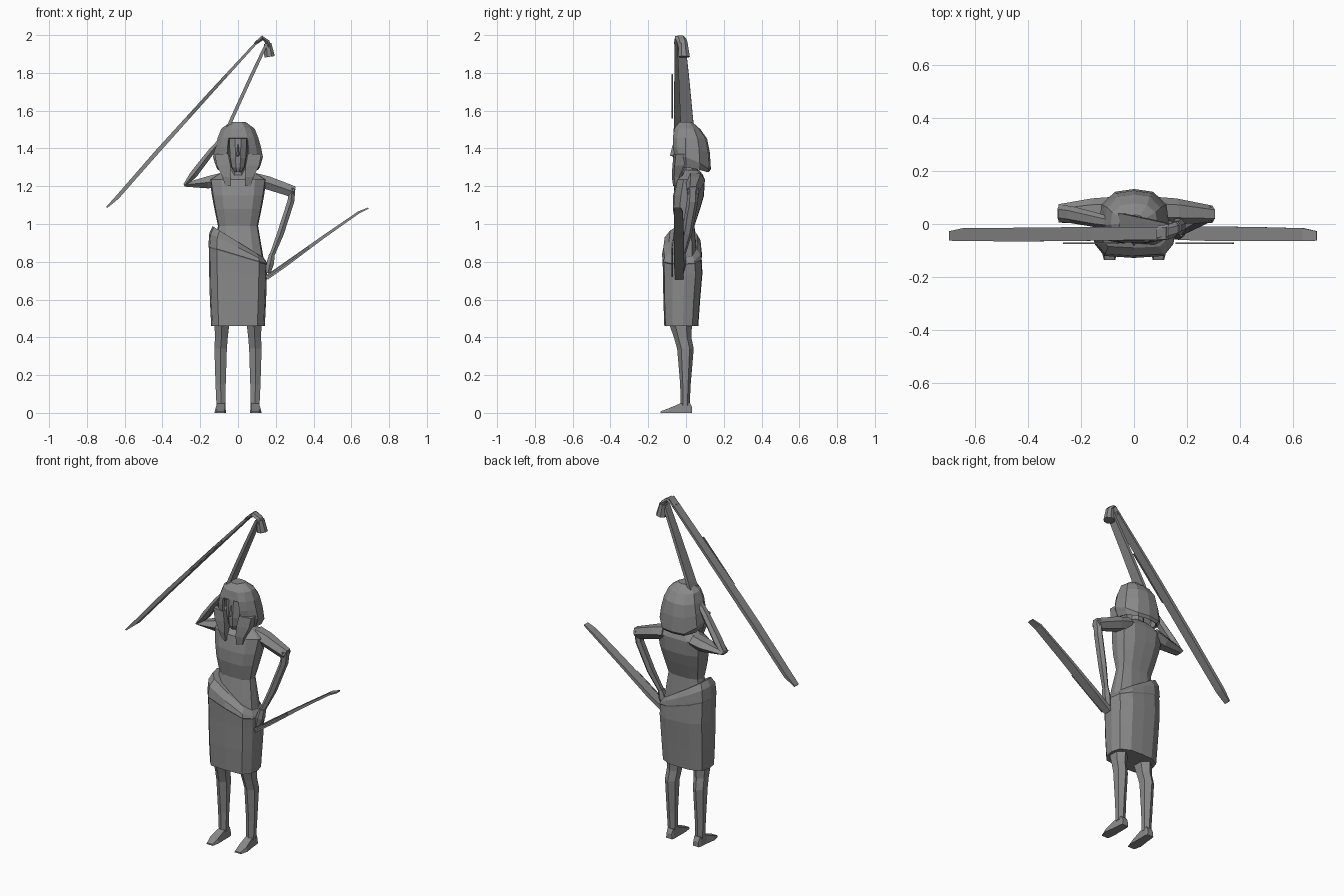
import bpy, bmesh, math
from mathutils import Vector

grey = bpy.data.materials.new("stone grey")
grey.diffuse_color = (0.25, 0.25, 0.25, 1)


def loft(name, rings, closed=True, caps=True):
    """Skin a list of equal-length point rings."""
    bm = bmesh.new()
    rows = [[bm.verts.new(p) for p in r] for r in rings]
    n = len(rows[0])
    for a, b in zip(rows, rows[1:]):
        for i in range(n if closed else n - 1):
            j = (i + 1) % n
            bm.faces.new((a[i], a[j], b[j], b[i]))
    if caps:
        bm.faces.new(rows[0][::-1])
        bm.faces.new(rows[-1])
    bmesh.ops.recalc_face_normals(bm, faces=bm.faces)
    me = bpy.data.meshes.new(name)
    bm.to_mesh(me)
    bm.free()
    me.materials.append(grey)
    ob = bpy.data.objects.new(name, me)
    bpy.context.collection.objects.link(ob)
    return ob


def beam(name, path, sides=4):
    """Tapered limb: path of (x, y, z, half depth in y, half thickness)."""
    pts = [Vector(p[:3]) for p in path]
    rings = []
    for k, p in enumerate(path):
        d = pts[min(k + 1, len(pts) - 1)] - pts[max(k - 1, 0)]
        v = Vector((d.z, 0, -d.x)).normalized()
        ring = []
        for i in range(sides):
            a = math.tau * (i + 0.5) / sides
            s = 1 / math.cos(math.pi / sides)
            ring.append(pts[k] + v * math.cos(a) * s * p[4]
                        + Vector((0, math.sin(a) * s * p[3], 0)))
        rings.append(ring)
    return loft(name, rings)


def body(name, levels, corner=0.6, slope=0):
    """Stacked twelve-point sections: (z, half width, front y, back y, tilt)."""
    rings = []
    for z, w, f, b, t in levels:
        m, h = (f + b) / 2, (b - f) / 2
        half = [(0, -1), (corner, -0.93), (0.95, -0.5), (1, 0.1),
                (0.9, 0.65), (0.5, 0.97)]
        pts = half + [(0, 1)] + [(-x, y) for x, y in half[:0:-1]]
        rings.append([(x * w, m + y * h, z - t * x * w) for x, y in pts])
    return loft(name, rings)


# Legs and feet
for s, side in ((-1, "right"), (1, "left")):
    beam(side + "_leg", [(s * .09, -.005, .04, .021, .024),
                         (s * .092, -.003, .15, .024, .027),
                         (s * .092, -.003, .34, .038, .033),
                         (s * .088, -.018, .40, .04, .034),
                         (s * .085, -.03, .48, .054, .04),
                         (s * .075, -.03, .60, .06, .045)], 6)
    loft(side + "_foot", [
        [(s * x, y, z) for x, z in ((c - w, 0), (c + w, 0), (c + w * .8, h), (c - w * .8, h))]
        for y, c, w, h in ((.033, .088, .02, .03), (.02, .088, .024, .055),
                           (-.03, .09, .026, .05), (-.09, .094, .031, .025),
                           (-.135, .092, .022, .008))])

# Skirt with slanted wrapped waistband
body("skirt", [(.46, .142, -.115, .065, 0), (.60, .149, -.12, .075, 0),
               (.74, .153, -.122, .087, .05), (.835, .154, -.125, .082, .3)], .72)
body("waistband", [(.82, .15, -.12, .08, .28), (.835, .157, -.128, .085, .3),
                   (.875, .152, -.12, .08, .5), (.905, .135, -.09, .06, .62)], .72)

# Torso
body("torso", [(.82, .135, -.09, .06, 0), (.99, .106, -.055, .045, 0),
               (1.08, .125, -.07, .075, 0), (1.15, .138, -.068, .095, 0),
               (1.235, .15, -.05, .1, 0), (1.26, .11, -.02, .09, 0),
               (1.285, .06, -.01, .07, 0)], .6)
beam("neck", [(0, .02, 1.22, .04, .045), (0, .015, 1.36, .04, .04)], 8)

# Face with brow, nose and chin
loft("face", [[(x * w, y, z) for x, y in ((-1, .03), (-.85, f + .022), (-.28, f), (.28, f),
                                         (.85, f + .022), (1, .03))]
              for z, w, f in ((1.275, .022, -.055), (1.30, .038, -.066), (1.35, .048, -.07),
                              (1.42, .053, -.066), (1.47, .052, -.064), (1.50, .04, -.05))])
loft("nose", [[(-w, -.06, z), (0, f, z), (w, -.06, z)] for z, w, f in
              ((1.355, .013, -.066), (1.363, .014, -.085), (1.42, .006, -.07))])

# Hood wrapping the head, open at the front
hood = []
for w, f, yf, yb, zf, zb in ((.115, .058, -.045, .122, 1.30, 1.275),
                             (.132, .058, -.06, .132, 1.355, 1.29),
                             (.122, .056, -.068, .126, 1.405, 1.38),
                             (.108, .05, -.07, .112, 1.455, 1.45),
                             (.088, .038, -.062, .078, 1.505, 1.50),
                             (.04, .018, -.035, .035, 1.54, 1.538)):
    half = [(f, yf, zf), (f + (w - f) * .6, yf + .022, zf), (w, yf * .2 + .01, zf),
            (w * .93, yb * .55, (zf + zb) / 2), (w * .55, yb * .92, zb)]
    hood.append(half + [(0, yb, zb)] + [(-x, y, z) for x, y, z in half[::-1]])
ob = loft("hood", hood, closed=False, caps=False)
bm = bmesh.new()
bm.from_mesh(ob.data)
bm.verts.ensure_lookup_table()
bm.faces.new(bm.verts[-11:])                       # crown
bm.faces.new([bm.verts[i] for i in (33, 43, 54, 44)])   # brow band
bm.faces.new([bm.verts[i] for i in (44, 54, 65, 55)])
bmesh.ops.recalc_face_normals(bm, faces=bm.faces)
bm.to_mesh(ob.data)
bm.free()
mod = ob.modifiers.new("thickness", "SOLIDIFY")
mod.thickness = 0.012

# Hood front flaps hanging onto the chest
for s, side in ((-1, "right"), (1, "left")):
    loft(side + "_flap", [[(s * a, f, z), (s * b, f + .012, z), (s * b, k, z), (s * a, k, z)]
                          for z, a, b, f, k in ((1.20, .036, .068, -.068, -.05),
                                                (1.25, .036, .082, -.075, -.035),
                                                (1.31, .04, .112, -.072, -.01),
                                                (1.37, .052, .124, -.065, 0))])

# Lowered arm, hand on hip
beam("left_upper_arm", [(.09, .05, 1.235, .045, .035), (.16, .048, 1.217, .042, .035),
                        (.296, .037, 1.17, .028, .03)], 6)
beam("left_forearm", [(.288, .037, 1.19, .026, .016), (.28, .034, 1.12, .026, .018),
                      (.225, .005, .95, .024, .018), (.178, -.025, .83, .017, .013)], 6)
beam("left_hand", [(.18, -.025, .84, .02, .015), (.17, -.03, .79, .026, .02),
                   (.158, -.035, .74, .02, .014)], 6)

# Raised arm bent behind the head
beam("right_upper_arm", [(-.09, .05, 1.235, .045, .035), (-.16, .048, 1.22, .042, .032),
                         (-.285, .04, 1.207, .03, .009)], 6)
beam("right_forearm", [(-.283, .04, 1.205, .028, .008), (-.235, .035, 1.262, .028, .02),
                       (-.14, .015, 1.385, .024, .017), (-.085, .005, 1.45, .018, .012)], 6)

# Raised staff, hooked top, and hanging blade
beam("raised_staff", [(-.10, .005, 1.40, .033, .008), (-.04, .005, 1.54, .034, .009),
                      (.06, -.01, 1.76, .028, .009), (.152, -.025, 1.955, .022, .008)])
beam("staff_hook", [(.09, -.035, 1.955, .025, .008), (.13, -.03, 1.985, .025, .012),
                    (.155, -.02, 1.965, .024, .012), (.163, -.015, 1.935, .022, .016)], 6)
beam("staff_knob", [(.157, -.015, 1.955, .024, .02), (.167, -.01, 1.885, .03, .028)], 8)
beam("raised_blade", [(.125, -.035, 1.99, .024, .006), (-.15, -.037, 1.69, .026, .009),
                      (-.43, -.04, 1.38, .026, .011), (-.64, -.04, 1.14, .024, .01),
                      (-.695, -.045, 1.088, .018, .004)])
beam("raised_blade_edge", [(-.06, -.073, 1.79, .003, .005), (-.265, -.073, 1.562, .003, .005)])

# Lowered blade held at the hip
beam("lowered_blade", [(.15, -.036, .715, .022, .012), (.25, -.036, .785, .027, .012),
                       (.45, -.038, .93, .027, .008), (.64, -.04, 1.062, .024, .006),
                       (.69, -.045, 1.084, .018, .003)])
beam("lowered_blade_edge", [(.16, -.073, .725, .003, .005), (.375, -.073, .876, .003, .005)])
